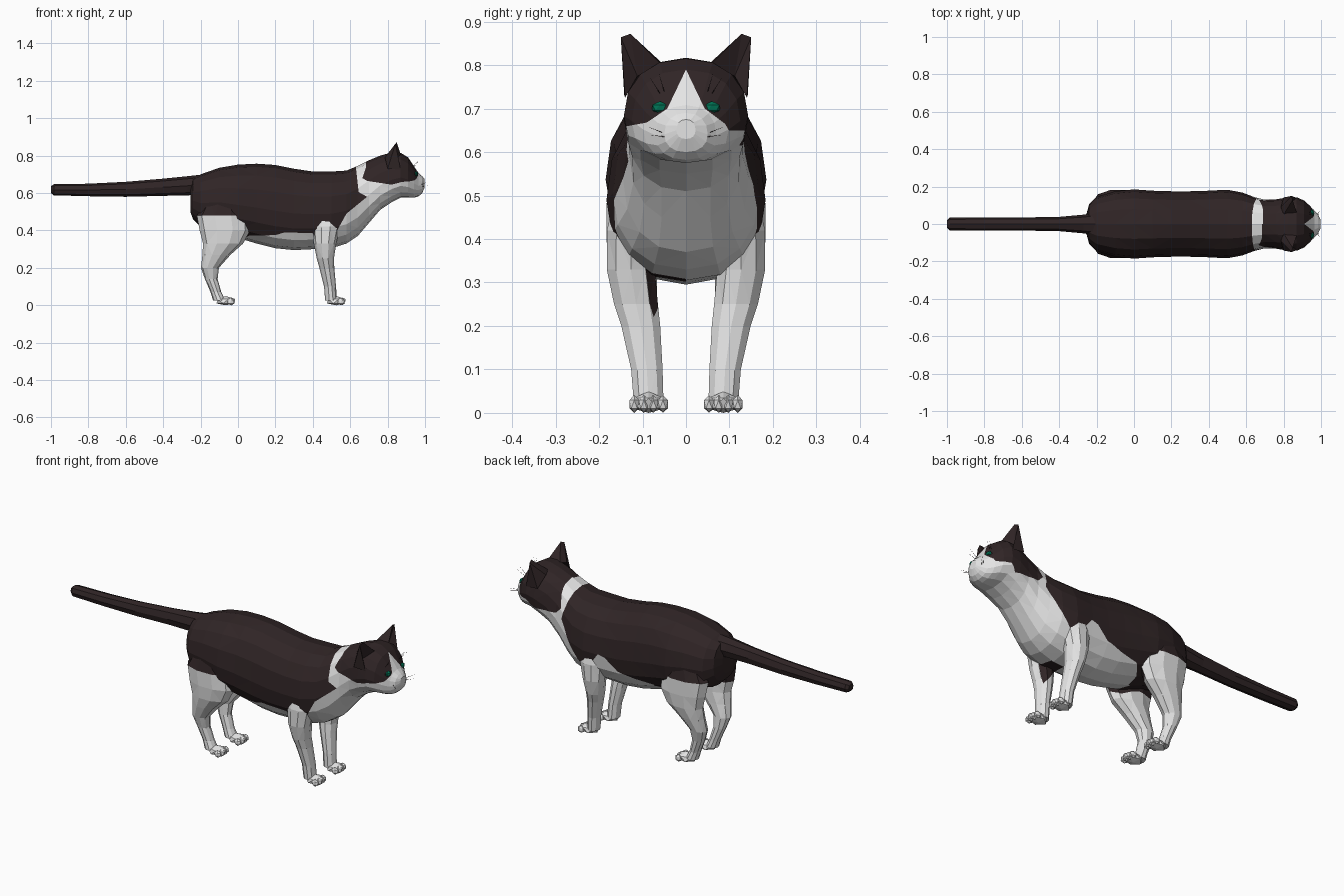
import bpy, bmesh, math
from mathutils import Vector, Matrix
from mathutils.bvhtree import BVHTree
from mathutils.geometry import intersect_point_tri_2d

if "Cube" in bpy.data.objects:
    bpy.data.objects.remove(bpy.data.objects["Cube"])


def material(name, rgb):
    m = bpy.data.materials.new(name)
    m.diffuse_color = (*rgb, 1)
    m.use_nodes = True
    m.node_tree.nodes["Principled BSDF"].inputs["Base Color"].default_value = m.diffuse_color
    return m


MATS = [material("dark fur", (0.029, 0.018, 0.019)),
        material("white fur", (0.78, 0.78, 0.78)),
        material("green eye", (0.0, 0.17, 0.09))]

# Outlines of the dark coat seen from the side (x, z), one set per flank
DARK = {
    -1: [[(-.3, .95), (-.3, .39), (-.085, .39), (.01, .35), (.06, .372), (.2, .375), (.25, .39),
          (.4, .385), (.42, .32), (.5, .22), (.515, .35), (.53, .40), (.58, .49), (.69, .58),
          (.645, .605), (.63, .74), (.62, .95)],
         [(.68, .95), (.685, .74), (.665, .68), (.69, .665), (.82, .645), (.86, .655),
          (1.1, .655), (1.1, .95)]],
    1: [[(-.3, .95), (-.3, .42), (-.1, .38), (.02, .34), (.10, .39), (.2, .40), (.3, .42),
         (.37, .48), (.41, .49), (.44, .45), (.5, .38), (.54, .42), (.6, .5), (.66, .60),
         (.63, .74), (.62, .95)],
        [(.68, .95), (.69, .74), (.67, .65), (.70, .62), (.84, .615), (.87, .65),
         (1.1, .65), (1.1, .95)]],
}
# White blaze on the face (y, z)
BLAZE = [(0, .79), (.043, .70), (.09, .665), (.11, .63), (.16, .62), (.16, .5),
         (-.16, .5), (-.16, .655), (-.09, .668), (-.043, .70)]
FACE_X = .865


def inside(u, v, poly):
    hit = False
    for (a, b), (c, d) in zip(poly, poly[1:] + poly[:1]):
        if (b > v) != (d > v) and u < (c - a) * (v - b) / (d - b) + a:
            hit = not hit
    return hit


def split(bm, poly, axis, keep):
    """Cut faces along the edges of an outline in the (axis, z) plane."""
    for p, q in zip(poly, poly[1:] + poly[:1]):
        lo = (min(p[0], q[0]) - .001, min(p[1], q[1]) - .001)
        hi = (max(p[0], q[0]) + .001, max(p[1], q[1]) + .001)
        faces = []
        for f in bm.faces:
            us = [v.co[axis] for v in f.verts]
            zs = [v.co.z for v in f.verts]
            if keep(f.calc_center_median()) and max(us) > lo[0] and min(us) < hi[0] \
                    and max(zs) > lo[1] and min(zs) < hi[1]:
                faces.append(f)
        if not faces:
            continue
        co, no = Vector((0, 0, p[1])), Vector((0, 0, p[0] - q[0]))
        co[axis], no[axis] = p[0], q[1] - p[1]
        geom = faces + list({e for f in faces for e in f.edges}) \
            + list({v for f in faces for v in f.verts})
        bmesh.ops.bisect_plane(bm, geom=geom, plane_co=co, plane_no=no.normalized(), dist=1e-5)


def paint(bm, leg=False):
    for s, polys in DARK.items():
        for poly in polys:
            split(bm, poly, 0, lambda c: c.y * s > 0)
    if not leg:
        split(bm, BLAZE, 1, lambda c: c.x > FACE_X - .03)
    bm.normal_update()
    for f in bm.faces:
        c = f.calc_center_median()
        s = 1 if c.y > 0 else -1
        dark = any(inside(c.x, c.z, p) for p in DARK[s])
        if leg and c.z < .5 and f.normal.y * s < -.3:
            dark = False                       # inner legs stay white
        if not leg and c.x > FACE_X and inside(c.y, c.z, BLAZE):
            dark = False
        f.material_index = 0 if dark else 1


def loft(bm, rings):
    """Skin closed rings of points and cap both ends."""
    rows = [[bm.verts.new(p) for p in r] for r in rings]
    n = len(rows[0])
    for a, b in zip(rows, rows[1:]):
        for i in range(n):
            bm.faces.new((a[i], a[(i + 1) % n], b[(i + 1) % n], b[i]))
    bm.faces.new(rows[0][::-1])
    bm.faces.new(rows[-1])


def slice_x(x, top, bot, w, n=16, mid=.45):
    """Upright cross-section, widest slightly below its middle."""
    zc, pts = bot + (top - bot) * mid, []
    for i in range(n):
        a = 2 * math.pi * i / n
        c, s = math.cos(a), math.sin(a)
        r = (top - zc) if c > 0 else (zc - bot)
        pts.append((x, w * math.copysign(abs(s) ** .88, s),
                    zc + r * math.copysign(abs(c) ** .92, c)))
    return pts


def slice_z(z, x, rx, y, ry, n=10):
    return [(x + rx * math.cos(2 * math.pi * i / n), y + ry * math.sin(2 * math.pi * i / n), z)
            for i in range(n)]


def blob(bm, loc, size, sub=1):
    m = Matrix.Translation(loc) @ Matrix.Diagonal((*size, 1))
    return bmesh.ops.create_icosphere(bm, subdivisions=sub, radius=1, matrix=m)["verts"]


def finish(bm, name, index=None):
    bmesh.ops.recalc_face_normals(bm, faces=bm.faces)
    me = bpy.data.meshes.new(name)
    for m in MATS:
        me.materials.append(m)
    if index is not None:
        for f in bm.faces:
            f.material_index = index
    bm.to_mesh(me)
    bm.free()
    ob = bpy.data.objects.new(name, me)
    bpy.context.collection.objects.link(ob)
    return ob


# Body, neck and head: x, top, bottom, half width
BODY = [(-.255, .64, .50, .05), (-.24, .68, .46, .105), (-.2, .70, .42, .145),
        (-.1, .735, .40, .175), (0, .752, .36, .185), (.1, .757, .33, .178),
        (.2, .75, .305, .175), (.3, .73, .295, .175), (.4, .715, .30, .178),
        (.5, .715, .305, .183), (.58, .72, .33, .168), (.64, .745, .37, .145),
        (.7, .775, .44, .13), (.76, .80, .51, .132), (.82, .817, .55, .142),
        (.87, .815, .575, .143), (.91, .79, .575, .125), (.94, .745, .575, .098),
        (.965, .708, .582, .07), (.985, .69, .60, .05), (.998, .675, .63, .022)]
bm = bmesh.new()
loft(bm, [slice_x(*r) for r in BODY])
bmesh.ops.recalc_face_normals(bm, faces=bm.faces)
bmesh.ops.triangulate(bm, faces=bm.faces)
surface = BVHTree.FromBMesh(bm)
paint(bm)
finish(bm, "body")

# Tail: x, top, bottom, half width
bm = bmesh.new()
loft(bm, [slice_x(*r, n=8, mid=.5) for r in
          [(-1, .637, .60, .02), (-.985, .647, .588, .034), (-.8, .65, .583, .035),
           (-.6, .66, .58, .035), (-.4, .677, .585, .038), (-.27, .69, .588, .05),
           (-.18, .70, .59, .065)]])
finish(bm, "tail", 0)

# Legs: z, x, x radius, y, y radius; then paw centre x
LEGS = {
    "front_leg": ([(.50, .47, .06, .115, .05), (.42, .47, .075, .125, .06),
                   (.33, .465, .06, .127, .058), (.25, .467, .046, .115, .053),
                   (.2, .475, .04, .104, .047), (.1, .492, .032, .09, .038),
                   (.025, .498, .032, .086, .036)], .525),
    "hind_leg": ([(.56, -.07, .1, .11, .06), (.48, -.08, .14, .12, .066),
                  (.40, -.07, .135, .125, .061), (.33, -.08, .107, .122, .058),
                  (.27, -.115, .075, .114, .05), (.2, -.15, .048, .102, .04),
                  (.14, -.143, .034, .092, .032), (.07, -.118, .029, .086, .03),
                  (.025, -.1, .033, .086, .035)], -.065),
}
for name, (rings, px) in LEGS.items():
    for s, label in ((-1, "right"), (1, "left")):
        bm = bmesh.new()
        loft(bm, [slice_z(z, x, rx, y * s, ry) for z, x, rx, y, ry in rings])
        bmesh.ops.triangulate(bm, faces=bm.faces)
        blob(bm, (px, .086 * s, .022), (.056, .042, .027))
        for k in (-1.5, -.5, .5, 1.5):         # toes
            blob(bm, (px + .034 - .005 * abs(k), .086 * s + k * .022, .02), (.021, .013, .021))
        for v in bm.verts:
            v.co.z = max(v.co.z, 0)
        paint(bm, leg=True)
        finish(bm, f"{label}_{name}")

for s, label in ((-1, "right"), (1, "left")):
    # Ear: hollow-fronted pointed shell
    bm = bmesh.new()
    pts = [(.872, .055, .80), (.87, .14, .725), (.80, .142, .73), (.785, .09, .79),
           (.80, .05, .80), (.848, .128, .872), (.842, .15, .864), (.835, .112, .775)]
    v = [bm.verts.new((x, y * s, z)) for x, y, z in pts]
    for f in ((0, 7, 5), (7, 1, 6), (7, 6, 5), (1, 2, 6), (2, 3, 6), (3, 5, 6), (3, 4, 5),
              (4, 0, 5), (0, 4, 3, 2, 1, 7)):
        bm.faces.new([v[i] for i in f])
    finish(bm, f"{label}_ear", 0)

    # Eye with a dark lid rim
    for part, rim, idx in (("eye", 0, 2), ("eye_rim", .004, 0)):
        hit = surface.ray_cast(Vector((2, .06 * s, .702)), Vector((-1, 0, 0)))[0]
        bm = bmesh.new()
        blob(bm, (hit.x - .003 - rim * 2, hit.y, hit.z - rim), (.012, .02 + rim / 2, .015 + rim / 2))
        finish(bm, f"{label}_{part}", idx)

    # Whiskers on cheek and brow
    bm = bmesh.new()
    for y, z, dy, dz in ((.05, .635, .03, .004), (.055, .645, .03, .012), (.05, .74, .012, .04),
                         (.06, .735, .022, .035)):
        hit = surface.ray_cast(Vector((2, y * s, z)), Vector((-1, 0, 0)))[0]
        d = Vector((.03, dy * s, dz))
        m = Matrix.Translation(hit + d / 2) @ d.to_track_quat('Z', 'Y').to_matrix().to_4x4()
        bmesh.ops.create_cone(bm, segments=3, radius1=.0009, radius2=.0003, depth=d.length,
                              cap_ends=True, matrix=m)
    finish(bm, f"{label}_whiskers", 0)
